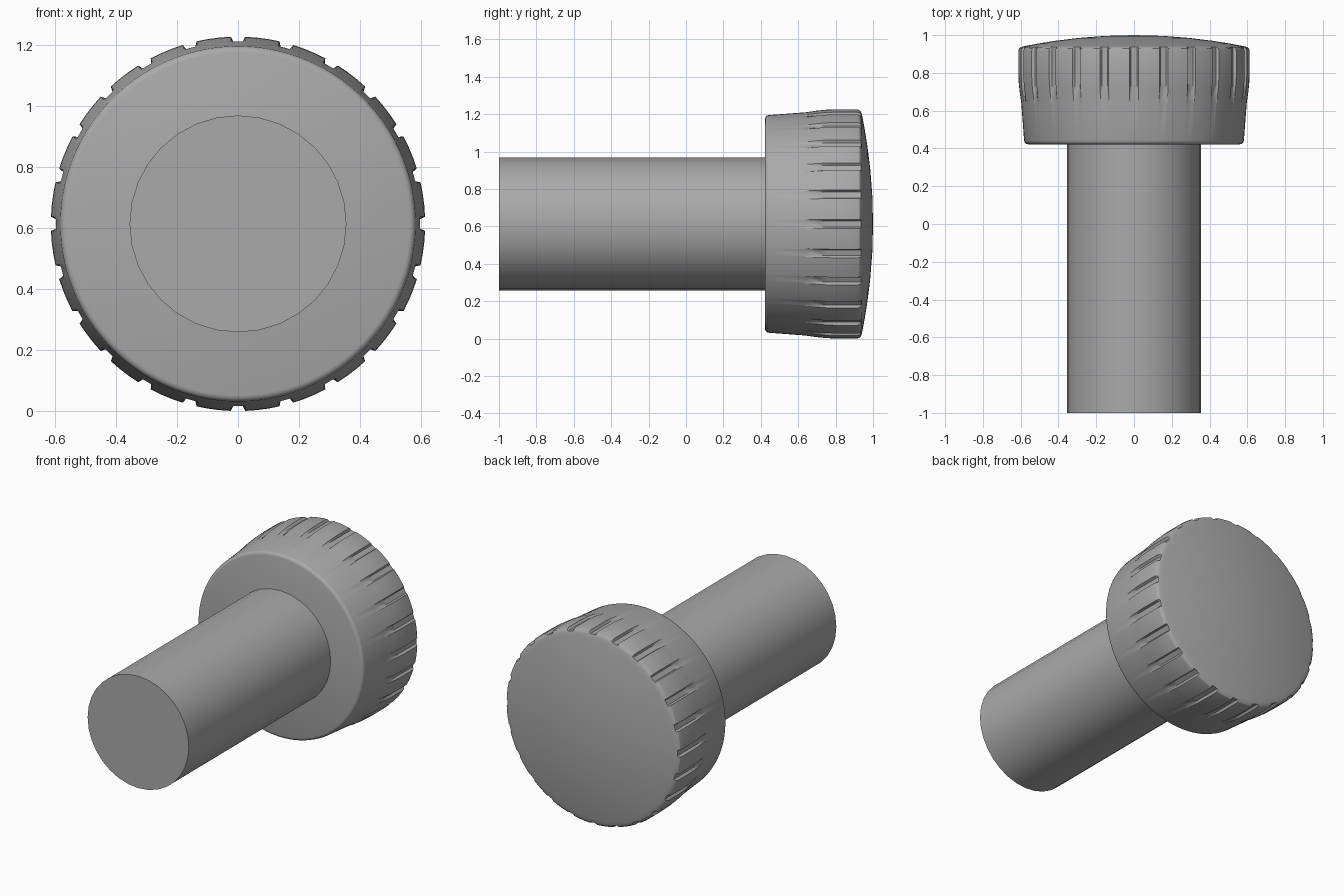
import bpy
import bmesh
from math import cos, sin, pi, radians

cube = bpy.data.objects.get("Cube")
if cube:
    bpy.data.objects.remove(cube, do_unlink=True)

RADIUS = 0.613
GROOVES = 24
FLOOR = 0.597

grey = bpy.data.materials.new("grey")
grey.use_nodes = True
colour = (0.4, 0.4, 0.4, 1)
grey.diffuse_color = colour
grey.node_tree.nodes["Principled BSDF"].inputs["Base Color"].default_value = colour


def lathe(name, profile, angles, radius_at):
    """Spin (radius, y) points about the y axis; end rings close to a pole."""
    bm = bmesh.new()
    rings = []
    for r, y in profile:
        if r == 0:
            rings.append([bm.verts.new((0, y, RADIUS))] * len(angles))
            continue
        ring = []
        for a, cut in angles:
            rr = radius_at(r, cut)
            ring.append(bm.verts.new((rr * sin(a), y, RADIUS + rr * cos(a))))
        rings.append(ring)
    n = len(angles)
    for low, high in zip(rings, rings[1:]):
        for i in range(n):
            j = (i + 1) % n
            corners = [low[i], low[j], high[j], high[i]]
            bm.faces.new(list(dict.fromkeys(corners)))
    bmesh.ops.recalc_face_normals(bm, faces=bm.faces)
    mesh = bpy.data.meshes.new(name)
    bm.to_mesh(mesh)
    bm.free()
    mesh.materials.append(grey)
    obj = bpy.data.objects.new(name, mesh)
    bpy.context.collection.objects.link(obj)
    bpy.ops.object.select_all(action="DESELECT")
    obj.select_set(True)
    bpy.context.view_layer.objects.active = obj
    bpy.ops.object.shade_smooth_by_angle(angle=radians(30))
    return obj


# Round shaft
SIDES = 32
lathe("shaft", [(0, -1), (0.355, -1), (0.355, 0.43), (0, 0.43)],
      [(2 * pi * i / SIDES, False) for i in range(SIDES)],
      lambda r, cut: r)

# Knob head: rounded rims, tapered side, domed back
dome = [(0.588 * cos(t * pi / 12), 0.94 + 0.06 * (1 - cos(t * pi / 12) ** 2))
        for t in range(1, 6)]
profile = [(0, 0.422), (0.562, 0.422), (0.572, 0.425), (0.579, 0.432),
           (0.582, 0.442), (FLOOR, 0.64), (0.606, 0.7), (0.611, 0.75),
           (RADIUS, 0.8), (RADIUS, 0.915), (0.609, 0.928), (0.6, 0.936),
           (0.588, 0.94)] + dome + [(0, 1)]

# Grip grooves: each repeat has a flat floor, two steep walls and plain rim
angles = []
for g in range(GROOVES):
    for degrees, cut in ((-2.2, False), (-1.5, True), (1.5, True),
                         (2.2, False), (5.7, False), (9.3, False)):
        angles.append((2 * pi * g / GROOVES + radians(degrees), cut))
lathe("knob_head", profile, angles,
      lambda r, cut: min(r, FLOOR) if cut else r)
